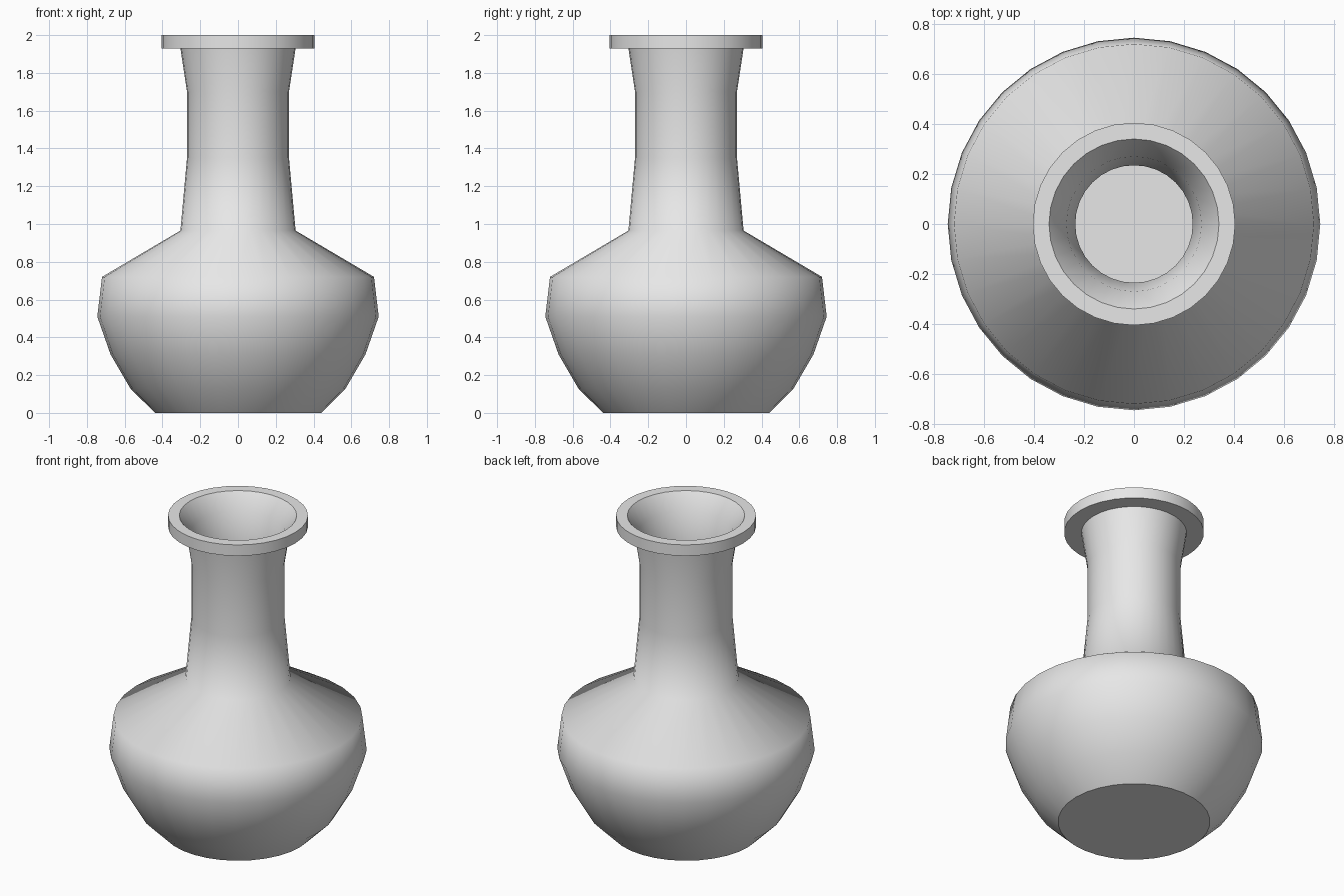
import bpy
import bmesh
from math import cos, sin, tau

cube = bpy.data.objects.get("Cube")
if cube:
    bpy.data.objects.remove(cube, do_unlink=True)

SEGMENTS = 32

# Plain grey clay
clay = bpy.data.materials.new("grey clay")
clay.use_nodes = True
grey = (0.8, 0.8, 0.8, 1)
clay.diffuse_color = grey
clay.node_tree.nodes["Principled BSDF"].inputs["Base Color"].default_value = grey

# Profile as (radius, height, crisp ring): outside, over the lip, then inside
profile = [
    (0.44, 0, True), (0.57, 0.13, False), (0.675, 0.31, False),
    (0.745, 0.51, False), (0.72, 0.72, False), (0.305, 0.965, False),
    (0.27, 1.35, False), (0.27, 1.7, False), (0.305, 1.93, True),
    (0.405, 1.93, True), (0.405, 2, True), (0.34, 2, True),
    (0.27, 1.9, False), (0.235, 1.7, False), (0.235, 1.35, False),
    (0.27, 0.945, False), (0.685, 0.70, False), (0.71, 0.51, False),
    (0.64, 0.32, False), (0.545, 0.16, False), (0.425, 0.035, True),
]

bm = bmesh.new()
rings = []
for radius, height, crisp in profile:
    rings.append([bm.verts.new((radius * cos(tau * i / SEGMENTS),
                                radius * sin(tau * i / SEGMENTS), height))
                  for i in range(SEGMENTS)])

# Walls between neighbouring rings
for low, high in zip(rings, rings[1:]):
    for i in range(SEGMENTS):
        j = (i + 1) % SEGMENTS
        bm.faces.new((low[i], low[j], high[j], high[i]))

# Underside and inner floor
bm.faces.new(rings[0][::-1])
bm.faces.new(rings[-1])

# Smooth everywhere except the foot, lip and floor rings
for face in bm.faces:
    face.smooth = True
for ring, (radius, height, crisp) in zip(rings, profile):
    for i in range(SEGMENTS):
        bm.edges.get((ring[i - 1], ring[i])).smooth = not crisp

bmesh.ops.recalc_face_normals(bm, faces=bm.faces)
mesh = bpy.data.meshes.new("vase")
bm.to_mesh(mesh)
bm.free()
mesh.materials.append(clay)
vase = bpy.data.objects.new("vase", mesh)
bpy.context.collection.objects.link(vase)
